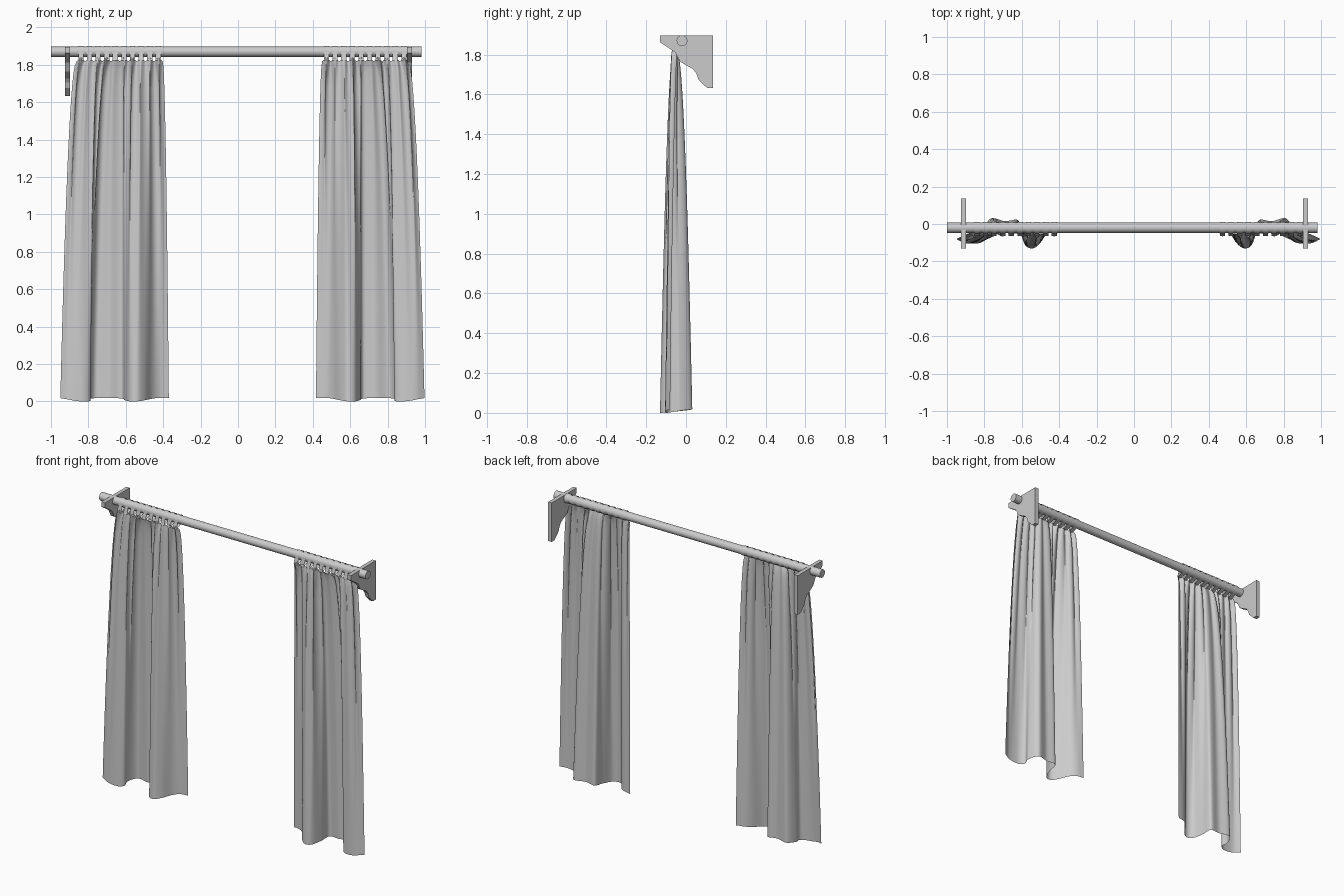
import bpy
import math
from mathutils import Vector

if "Cube" in bpy.data.objects:
    bpy.data.objects.remove(bpy.data.objects["Cube"], do_unlink=True)

grey = bpy.data.materials.new("soft_grey")
grey.use_nodes = True
grey.diffuse_color = (0.6, 0.6, 0.6, 1)
grey.node_tree.nodes["Principled BSDF"].inputs["Base Color"].default_value = (0.6, 0.6, 0.6, 1)

ROD_Y, ROD_Z, ROD_R = -0.02, 1.87, 0.027
MIRROR_SUM = 0.047      # the two curtains mirror about half this x
TABS = 10
TOP_LEFT, TOP_WIDTH = -0.863, 0.46
TOP_Y = -0.055


def make_object(name, verts, faces, smooth=False):
    mesh = bpy.data.meshes.new(name)
    mesh.from_pydata(verts, [], faces)
    mesh.materials.append(grey)
    mesh.polygons.foreach_set("use_smooth", [smooth] * len(mesh.polygons))
    mesh.update()
    obj = bpy.data.objects.new(name, mesh)
    bpy.context.collection.objects.link(obj)
    return obj


def grid_faces(cols, rows, flip=False):
    faces = []
    for r in range(rows - 1):
        for c in range(cols - 1):
            a = r * cols + c
            f = (a, a + 1, a + cols + 1, a + cols)
            faces.append(f[::-1] if flip else f)
    return faces


def spline(points, t):
    """Smooth curve through the points, t from 0 to 1."""
    n = len(points) - 1
    i = min(int(t * n), n - 1)
    u = t * n - i
    p0, p1, p2, p3 = (Vector(points[max(0, min(n, i + k))]) for k in (-1, 0, 1, 2))
    return 0.5 * (2 * p1 + (p2 - p0) * u + (2 * p0 - 5 * p1 + 4 * p2 - p3) * u ** 2
                  + (3 * p1 - p0 - 3 * p2 + p3) * u ** 3)


# Rod
bpy.ops.mesh.primitive_cylinder_add(vertices=32, radius=ROD_R, depth=1.98,
                                    location=(-0.01, ROD_Y, ROD_Z),
                                    rotation=(0, math.pi / 2, 0))
rod = bpy.context.object
rod.name = "curtain_rod"
rod.data.materials.append(grey)
bpy.ops.object.shade_smooth_by_angle()

# Wall brackets, an ogee profile extruded along x
PROFILE = [(-0.13, 1.895), (-0.13, 1.862), (-0.055, 1.812), (-0.03, 1.765),
           (0.0, 1.747), (0.035, 1.728), (0.052, 1.705), (0.062, 1.675),
           (0.105, 1.633), (0.135, 1.633), (0.135, 1.895)]
n = len(PROFILE)
for name, x in (("right_bracket", -0.912), ("left_bracket", 0.917)):
    verts = [(x + dx, y, z) for dx in (-0.013, 0.013) for y, z in PROFILE]
    faces = [tuple(range(n))[::-1], tuple(range(n, 2 * n))]
    faces += [(i, (i + 1) % n, n + (i + 1) % n, n + i) for i in range(n)]
    make_object(name, verts, faces)

# Hem line of the right curtain, seen from above
HEM = [(-0.95, -0.08), (-0.91, -0.1), (-0.87, -0.105), (-0.82, -0.1),
       (-0.79, -0.075), (-0.8, -0.03), (-0.765, 0.03), (-0.69, 0.015),
       (-0.62, 0.02), (-0.605, -0.05), (-0.58, -0.115), (-0.54, -0.13),
       (-0.5, -0.1), (-0.46, -0.04), (-0.42, -0.01), (-0.37, 0.0)]


def curtain_point(t, s):
    """Point on the cloth: t runs across, s runs from top (0) to hem (1)."""
    hem = spline(HEM, t)
    drop = math.sqrt(s)
    phase = 2 * math.pi * TABS * t
    pleat = (1 - s) ** 1.3 * (0.8 + 0.35 * math.sin(21 * t + 1))
    x = (TOP_LEFT + TOP_WIDTH * t) * (1 - drop) + hem.x * drop
    x += 0.009 * pleat * math.sin(phase) * min(1, s * 12)
    y = TOP_Y * (1 - drop) + hem.y * drop + 0.011 * pleat * math.cos(phase)
    top = 1.83 - 0.01 * math.cos(phase)
    bottom = 0.01 + 0.01 * math.cos(4 * math.pi * t + 0.6)
    return x, y, top + (bottom - top) * s


# Loop of cloth around the rod: starts and ends at the curtain's top edge
LOOP = [(TOP_Y - 0.01, 1.822)]
for k in range(21):
    a = math.radians(190 - 270 * k / 20)
    LOOP.append((ROD_Y + 0.031 * math.cos(a), ROD_Z + 0.031 * math.sin(a)))
LOOP.append((TOP_Y - 0.006, 1.822))

COLS, ROWS = 181, 48
for side, mirrored in (("right", False), ("left", True)):
    def place(p):
        return (MIRROR_SUM - p[0], p[1], p[2]) if mirrored else p

    # Curtain cloth
    verts = [place(curtain_point(c / (COLS - 1), 1 - (r / (ROWS - 1)) ** 0.8))
             for r in range(ROWS) for c in range(COLS)]
    make_object(side + "_curtain", verts, grid_faces(COLS, ROWS, mirrored), True)

    # Tabs
    for i in range(TABS):
        x = TOP_LEFT + TOP_WIDTH * (i + 0.5) / TABS
        verts = [place((x + dx, y, z)) for y, z in LOOP for dx in (-0.014, 0, 0.014)]
        make_object(f"{side}_curtain_tab_{i + 1}", verts,
                    grid_faces(3, len(LOOP), mirrored), True)
